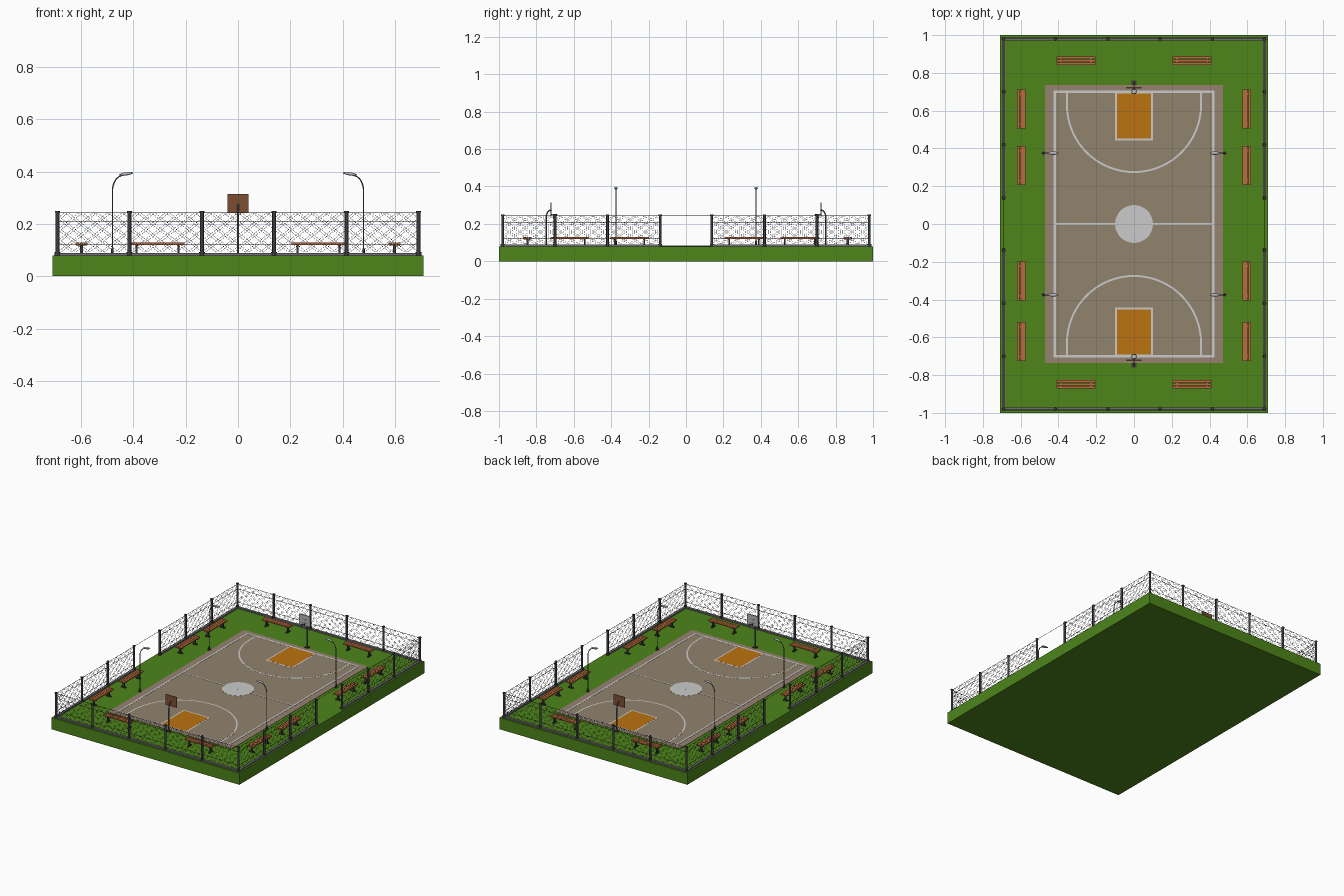
import bpy, bmesh
from math import pi, cos, sin, radians
from mathutils import Vector, Matrix

if "Cube" in bpy.data.objects:
    bpy.data.objects.remove(bpy.data.objects["Cube"])

def material(name, rgb):
    m = bpy.data.materials.new(name)
    m.diffuse_color = (*rgb, 1)
    m.use_nodes = True
    m.node_tree.nodes["Principled BSDF"].inputs["Base Color"].default_value = m.diffuse_color
    return m

GRASS = material("grass", (0.075, 0.235, 0.01))
COURT = material("court", (0.30, 0.225, 0.165))
FIELD = material("field", (0.285, 0.23, 0.155))
LINE = material("line", (0.57, 0.54, 0.56))
ORANGE = material("key_paint", (0.5, 0.17, 0.005))
WOOD = material("wood", (0.50, 0.15, 0.045))
BROWN = material("board_back", (0.20, 0.075, 0.03))
DARK = material("dark_metal", (0.045, 0.045, 0.05))
STEEL = material("steel", (0.16, 0.16, 0.17))
LIGHT = material("light_metal", (0.45, 0.46, 0.47))
G = 0.08  # top of the grass

def add(name, mesh, mat):
    mesh.materials.append(mat)
    o = bpy.data.objects.new(name, mesh)
    bpy.context.collection.objects.link(o)
    return o

def boxes(name, items, mat):
    """Each item is x0, x1, y0, y1, z0, z1."""
    bm = bmesh.new()
    for x0, x1, y0, y1, z0, z1 in items:
        M = Matrix.Translation(((x0 + x1) / 2, (y0 + y1) / 2, (z0 + z1) / 2))
        bmesh.ops.create_cube(bm, size=1, matrix=M @ Matrix.Diagonal((x1 - x0, y1 - y0, z1 - z0, 1)))
    me = bpy.data.meshes.new(name)
    bm.to_mesh(me); bm.free()
    return add(name, me, mat)

def tubes(name, paths, r, mat, res=0, closed=False):
    cu = bpy.data.curves.new(name, 'CURVE')
    cu.dimensions = '3D'
    cu.bevel_depth, cu.bevel_resolution, cu.use_fill_caps = r, res, True
    for p in paths:
        s = cu.splines.new('POLY')
        s.points.add(len(p) - 1)
        for pt, co in zip(s.points, p):
            pt.co = (*co, 1)
        s.use_cyclic_u = closed
    tmp = bpy.data.objects.new(name, cu)
    bpy.context.collection.objects.link(tmp)
    dg = bpy.context.evaluated_depsgraph_get()
    me = bpy.data.meshes.new_from_object(tmp.evaluated_get(dg))
    bpy.data.objects.remove(tmp)
    me.materials.clear()
    return add(name, me, mat)

def slab(name, outline, z0, z1, mat):
    bm = bmesh.new()
    f = bm.faces.new([bm.verts.new((x, y, z0)) for x, y in outline])
    ext = bmesh.ops.extrude_face_region(bm, geom=[f])
    bmesh.ops.translate(bm, vec=(0, 0, z1 - z0), verts=[v for v in ext['geom'] if isinstance(v, bmesh.types.BMVert)])
    bmesh.ops.recalc_face_normals(bm, faces=bm.faces)
    me = bpy.data.meshes.new(name)
    bm.to_mesh(me); bm.free()
    return add(name, me, mat)

def place(parts, spots):
    """Put linked copies of parts at each (x, y, angle)."""
    for i, (x, y, a) in enumerate(spots):
        for p in parts:
            o = p if i == len(spots) - 1 else p.copy()
            if o is not p:
                bpy.context.collection.objects.link(o)
            o.location, o.rotation_euler.z = (x, y, 0), a

def arc(cx, cy, r, a0, a1, n):
    return [(cx + r * cos(a0 + (a1 - a0) * i / n), cy + r * sin(a0 + (a1 - a0) * i / n)) for i in range(n + 1)]

# ground and court
boxes("ground", [(-0.71, 0.71, -1, 1, 0, G)], GRASS)
boxes("court", [(-0.47, 0.47, -0.735, 0.735, 0.07, 0.082)], COURT)
boxes("field", [(-0.42, 0.42, -0.7, 0.7, 0.07, 0.0824)], FIELD)

# court markings
w = 0.006
boxes("boundary_lines", [(-0.42 - w, 0.42 + w, s * 0.7 - w, s * 0.7 + w, 0.08, 0.0834) for s in (-1, 1)]
      + [(s * 0.42 - w, s * 0.42 + w, -0.7, 0.7, 0.08, 0.0834) for s in (-1, 1)]
      + [(-0.42, 0.42, -w / 1.5, w / 1.5, 0.08, 0.0834)], LINE)
slab("centre_circle", arc(0, 0, 0.1, 0, 2 * pi, 48)[:-1], 0.08, 0.0832, LINE)
parts = []
for name, r, z, mat in (("arc_line", 0.36, 0.0828, LINE), ("arc_area", 0.35, 0.0831, FIELD)):
    parts.append(slab(name, [(-r, -0.7), (r, -0.7)] + arc(0, -0.63, r, 0, pi, 36), 0.08, z, mat))
parts.append(boxes("key_line", [(-0.1, 0.1, -0.7, -0.443, 0.08, 0.0834)], LINE))
parts.append(boxes("key", [(-0.091, 0.091, -0.692, -0.452, 0.08, 0.0837)], ORANGE))
place(parts, [(0, 0, pi), (0, 0, 0)])

# fence layout: panels between neighbouring posts, gates in the long sides
FX, FY, TOP = 0.69, 0.98, 0.243
xs = [-FX, -0.415, -0.138, 0.138, 0.415, FX]
ys = [-FY, -0.70, -0.42, -0.138]
panels = [((a, s * FY), (b, s * FY)) for s in (-1, 1) for a, b in zip(xs, xs[1:])]
panels += [((s * FX, t * a), (s * FX, t * b)) for s in (-1, 1) for t in (-1, 1) for a, b in zip(ys, ys[1:])]
spots = sorted({p for pan in panels for p in pan})
tubes("fence_posts", [[(x, y, G), (x, y, 0.246)] for x, y in spots], 0.0075, DARK, 2)
tubes("fence_post_caps", [[(x, y, 0.243), (x, y, 0.249)] for x, y in spots], 0.009, DARK, 2)
tubes("fence_post_feet", [[(x, y, G), (x, y, 0.092)] for x, y in spots], 0.011, DARK, 2)

# low kerb under the fence
k = 0.008
boxes("fence_kerb", [(-FX - k, FX + k, s * FY - k, s * FY + k, G, 0.089) for s in (-1, 1)]
      + [(s * FX - k, s * FX + k, min(t * FY, t * 0.138), max(t * FY, t * 0.138), G, 0.089)
         for s in (-1, 1) for t in (-1, 1)], STEEL)

# fence rails, including the wire above the gates
rails = [[(*a, z), (*b, z)] for a, b in panels for z in (0.12, 0.21, TOP)]
rails += [[(s * FX, -0.138, TOP), (s * FX, 0.138, TOP)] for s in (-1, 1)]
tubes("fence_rails", rails, 0.0014, DARK)

# diamond wire mesh
wires, N, ROWS = [], 10, 7
h = (TOP - 0.092) / ROWS
for a, b in panels:
    a, b = Vector(a), Vector(b)
    for r in range(ROWS):
        for flip in (0, 1):
            if flip == r % 2:
                wires.append([(*a.lerp(b, i / N), 0.092 + h * (r + (i + flip) % 2)) for i in range(N + 1)])
            else:
                wires.append([(*a.lerp(b, (i + 0.5) / N), 0.092 + h * (r + 0.5 + 0.5 * (-1) ** (i + flip)))
                              for i in range(N)])
tubes("fence_mesh", wires, 0.0006, DARK)

# benches: three planks on two pedestal legs
seat = boxes("bench_planks", [(-0.103, 0.103, y - 0.0068, y + 0.0068, 0.122, 0.129) for y in (-0.0155, 0, 0.0155)], WOOD)
legs = boxes("bench_legs", [b for s in (-0.08, 0.08) for b in (
    (s - 0.005, s + 0.005, -0.021, 0.021, 0.117, 0.122),
    (s - 0.004, s + 0.004, -0.006, 0.006, G, 0.118),
    (s - 0.006, s + 0.006, -0.017, 0.017, G, 0.086))], DARK)
place([seat, legs], [(s * 0.308, t, 0) for s in (-1, 1) for t in (0.865, -0.848)]
      + [(s * 0.598, y, pi / 2) for s in (-1, 1) for y in (0.608, 0.31, -0.302, -0.622)])

# basketball stands, built facing +y around the pole foot
bend = [(0, 0, G), (0, 0, 0.21)] + [(0, 0.025 - y, z) for y, z in arc(0, 0.235, 0.025, 0, pi / 2, 6)]
bend = [(0, 0, G), (0, 0, 0.215)] + [(0, 0.03 + 0.03 * cos(a), 0.235 + 0.04 * sin(a))
                                     for a in [pi - i * pi / 12 for i in range(7)]]
hoop = [
    tubes("hoop_pole", [bend], 0.0035, STEEL, 2),
    boxes("hoop_base", [(-0.012, 0.012, -0.012, 0.012, G, 0.086)], DARK),
    boxes("backboard_back", [(-0.04, 0.04, 0.024, 0.027, 0.242, 0.314)], BROWN),
    boxes("backboard_face", [(-0.04, 0.04, 0.027, 0.0295, 0.242, 0.314)], LIGHT),
    boxes("backboard_square", [(-0.016, 0.016, 0.0290, 0.0300, z, z + 0.002) for z in (0.258, 0.284)]
          + [(x - 0.001, x + 0.001, 0.0290, 0.0300, 0.258, 0.286) for x in (-0.015, 0.015)], DARK),
    tubes("hoop_rim", [[(x, y, 0.252) for x, y in arc(0, 0.046, 0.013, 0, 2 * pi, 20)[:-1]]], 0.0014, DARK, 1, True),
    boxes("hoop_bracket", [(-0.004, 0.004, 0.028, 0.034, 0.247, 0.254)], DARK),
    tubes("hoop_net", [[(0.013 * cos(a), 0.046 + 0.013 * sin(a), 0.252),
                        (0.008 * cos(a + d), 0.046 + 0.008 * sin(a + d), 0.230)]
                       for a in [i * pi / 4 for i in range(8)] for d in (-0.4, 0.4)], 0.0005, LIGHT),
]
place(hoop, [(0, 0.748, pi), (0, -0.748, 0)])

# street lamps, built leaning toward -x around the pole foot
neck = [(0, 0, G), (0, 0, 0.325)] + [(-0.04 + 0.04 * cos(a), 0, 0.325 + 0.06 * sin(a))
                                     for a in [i * pi / 16 for i in range(8)]] + [(-0.045, 0, 0.387)]
bm = bmesh.new()
bmesh.ops.create_uvsphere(bm, u_segments=16, v_segments=10, radius=1,
    matrix=Matrix.Translation((-0.052, 0, 0.391)) @ Matrix.Rotation(radians(8), 4, 'Y')
    @ Matrix.Diagonal((0.027, 0.009, 0.006, 1)))
for f in bm.faces:
    f.smooth = True
me = bpy.data.meshes.new("lamp_head")
bm.to_mesh(me); bm.free()
lamp = [
    tubes("lamp_pole", [neck], 0.0025, STEEL, 2),
    tubes("lamp_foot", [[(0, 0, G), (0, 0, 0.105)]], 0.005, DARK, 2),
    tubes("lamp_flange", [[(0, 0, G), (0, 0, 0.085)]], 0.010, DARK, 2),
    add("lamp_head", me, LIGHT),
]
place(lamp, [(0.48, y, 0) for y in (-0.375, 0.375)] + [(-0.48, y, pi) for y in (-0.375, 0.375)])
